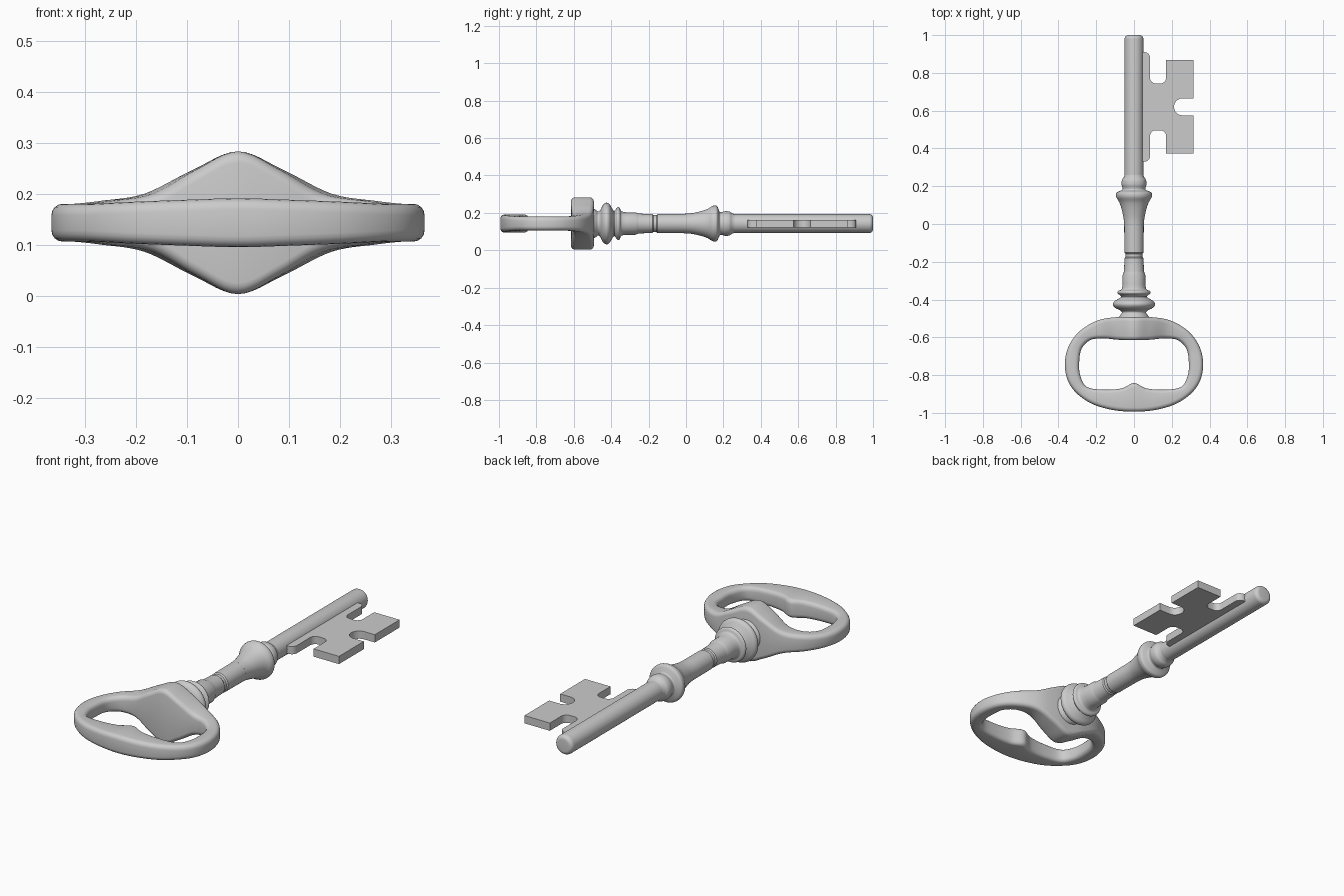
import bpy, bmesh, math
from mathutils import Vector

if "Cube" in bpy.data.objects:
    bpy.data.objects.remove(bpy.data.objects["Cube"])

ZC = 0.143  # height of the key's axis


def finish(name, bm, angle=35):
    bmesh.ops.recalc_face_normals(bm, faces=bm.faces)
    me = bpy.data.meshes.new(name)
    bm.to_mesh(me)
    bm.free()
    ob = bpy.data.objects.new(name, me)
    bpy.context.collection.objects.link(ob)
    bpy.ops.object.select_all(action='DESELECT')
    ob.select_set(True)
    bpy.context.view_layer.objects.active = ob
    bpy.ops.object.shade_smooth_by_angle(angle=math.radians(angle))
    return ob


def bridge(bm, a, b):
    n = len(a)
    for i in range(n):
        bm.faces.new((a[i], a[(i + 1) % n], b[(i + 1) % n], b[i]))


def spline(pts, steps, closed):
    # Catmull-Rom through the points
    n, out = len(pts), []
    for i in range(n if closed else n - 1):
        idx = [i - 1, i, i + 1, i + 2]
        p = [pts[k % n] if closed else pts[min(max(k, 0), n - 1)] for k in idx]
        for s in range(steps):
            t = s / steps
            out.append([0.5 * (2 * b + (c - a) * t + (2 * a - 5 * b + 4 * c - d) * t * t
                               + (3 * b - a - 3 * c + d) * t ** 3)
                        for a, b, c, d in zip(*p)])
    if not closed:
        out.append(list(pts[-1]))
    return out


def lathe(name, profile, seg=40):
    bm = bmesh.new()
    rings = [[bm.verts.new((r * math.cos(2 * math.pi * i / seg), y,
                            ZC + r * math.sin(2 * math.pi * i / seg)))
              for i in range(seg)] for y, r in profile]
    for a, b in zip(rings, rings[1:]):
        bridge(bm, a, b)
    bm.faces.new(rings[0])
    bm.faces.new(rings[-1])
    return finish(name, bm)


# Bow: ring loop, each station = outer x, outer y, inner x, inner y, half height
half = [
    (0, -.493, 0, -.615, .140), (.09, -.493, .08, -.613, .104),
    (.19, -.510, .16, -.606, .057), (.285, -.565, .23, -.614, .043),
    (.345, -.645, .277, -.66, .037), (.366, -.735, .29, -.73, .037),
    (.352, -.825, .285, -.80, .037), (.305, -.895, .25, -.862, .037),
    (.22, -.953, .16, -.877, .041), (.11, -.985, .065, -.870, .045),
    (0, -.993, 0, -.842, .048)]
mirrored = [(-a, b, -c, d, h) for a, b, c, d, h in half[-2:0:-1]]
bm = bmesh.new()
loops = []
for ox, oy, ix, iy, h in spline(half + mirrored, 6, True):
    o, i = Vector((ox, oy)), Vector((ix, iy))
    mid, w = (o + i) / 2, (o - i).length / 2
    d, r = (o - i).normalized(), 0.022
    ring = []
    for q in range(4):
        su, sv = ((1, 1), (-1, 1), (-1, -1), (1, -1))[q]
        for k in range(5):
            a = math.radians(90 * q + 22.5 * k)
            u = su * (w - r) + r * math.cos(a)
            p = mid + d * u
            ring.append(bm.verts.new((p.x, p.y, ZC + sv * (h - r) + r * math.sin(a))))
    loops.append(ring)
for a, b in zip(loops, loops[1:] + loops[:1]):
    bridge(bm, a, b)
finish("bow", bm, 40)

# Collar rings next to the bow
lathe("bow_collar", spline([
    (-.52, .085), (-.49, .078), (-.47, .064), (-.457, .074), (-.445, .098), (-.428, .111),
    (-.411, .106), (-.398, .086), (-.386, .068), (-.377, .074), (-.366, .088),
    (-.354, .084), (-.346, .066), (-.32, .060)], 4, False))

# Stepped stem with a groove
lathe("stem", [(-.34, .062), (-.325, .060), (-.27, .060), (-.258, .055), (-.25, .053),
               (-.18, .050), (-.174, .045), (-.158, .045), (-.152, .051), (.02, .052)])

# Flared middle collar and bead
lathe("middle_collar", spline([
    (-.01, .052), (.03, .055), (.08, .066), (.115, .078), (.138, .092), (.152, .096),
    (.166, .093), (.175, .075), (.182, .061), (.195, .062), (.21, .066),
    (.232, .064), (.246, .055), (.26, .05)], 4, False))

# Shaft with a rounded tip
tip = [(.98 + .02 * math.sin(math.radians(a)), .03 + .02 * math.cos(math.radians(a)))
       for a in range(0, 91, 15)]
lathe("shaft", [(.2, .05)] + tip)

# Bit: notched plate, half outline (x, y above the middle, corner radius), mirrored
MID = 0.62
upper = [(.212, .045, .044), (.315, .045, 0), (.315, .247, 0), (.17, .247, 0),
         (.17, .124, .03), (.085, .124, .03), (.085, .29, .03), (.02, .29, 0)]
outline = [(x, MID + y, r) for x, y, r in upper]
outline += [(x, MID - y, r) for x, y, r in reversed(upper)]
pts = []
for k, (x, y, r) in enumerate(outline):
    p = Vector((x, y))
    if r == 0:
        pts.append(p)
        continue
    a = (Vector(outline[k - 1][:2]) - p).normalized()
    b = (Vector(outline[(k + 1) % len(outline)][:2]) - p).normalized()
    c = p + (a + b) * r
    for s in range(7):
        t = math.radians(15 * s)
        pts.append(c - b * r * math.cos(t) - a * r * math.sin(t))
bm = bmesh.new()
low = [bm.verts.new((p.x, p.y, ZC - .02)) for p in pts]
top = [bm.verts.new((p.x, p.y, ZC + .02)) for p in pts]
bridge(bm, low, top)
bm.faces.new(low)
bm.faces.new(top)
finish("bit", bm)
